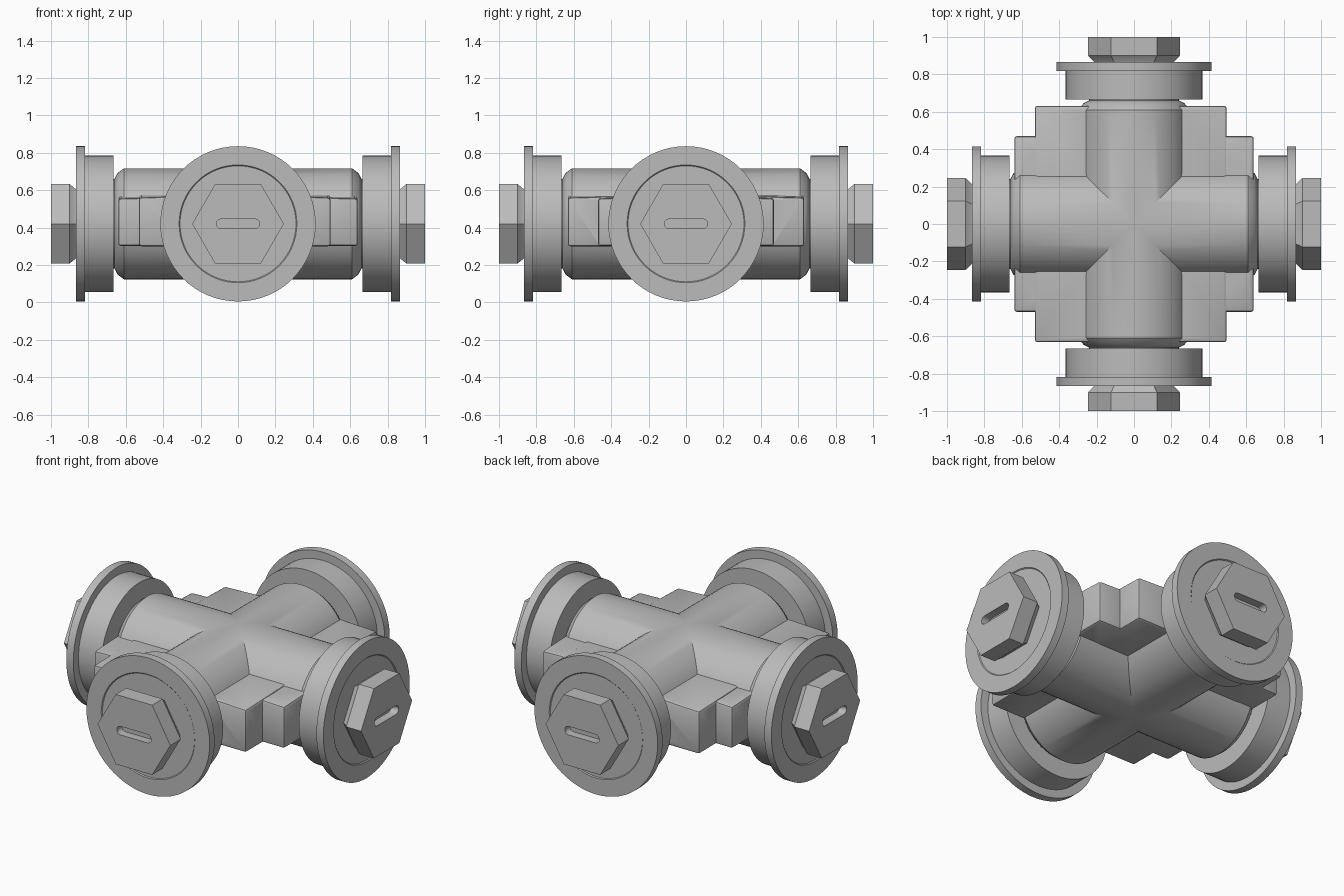
import bpy, bmesh
from math import pi, cos, sin, radians
from mathutils import Matrix, Vector

if "Cube" in bpy.data.objects:
    bpy.data.objects.remove(bpy.data.objects["Cube"], do_unlink=True)

AXIS_Z = 0.42

metal = bpy.data.materials.new("grey metal")
metal.use_nodes = True
GREY = (0.5, 0.5, 0.5, 1)
metal.diffuse_color = GREY
metal.node_tree.nodes["Principled BSDF"].inputs["Base Color"].default_value = GREY


def finish(name, bm):
    bmesh.ops.recalc_face_normals(bm, faces=bm.faces)
    mesh = bpy.data.meshes.new(name)
    bm.to_mesh(mesh)
    bm.free()
    mesh.materials.append(metal)
    obj = bpy.data.objects.new(name, mesh)
    bpy.context.collection.objects.link(obj)
    return obj


def loft(name, rings, turn=0):
    """Skin closed rings of points along -y, turned about z."""
    bm = bmesh.new()
    loops = [[bm.verts.new(p) for p in ring] for ring in rings]
    n = len(loops[0])
    for a, b in zip(loops, loops[1:]):
        for i in range(n):
            j = (i + 1) % n
            bm.faces.new((a[i], a[j], b[j], b[i]))
    bm.faces.new(loops[0])
    bm.faces.new(loops[-1])
    place = Matrix.Translation((0, 0, AXIS_Z)) @ Matrix.Rotation(turn, 4, "Z")
    bmesh.ops.transform(bm, matrix=place, verts=bm.verts)
    return finish(name, bm)


def turned(name, profile, sides, turn=0):
    """Round or many-sided part from (radius, distance) pairs."""
    rings = [[(r * cos(2 * pi * i / sides), -d, r * sin(2 * pi * i / sides))
              for i in range(sides)] for r, d in profile]
    return loft(name, rings, turn)


def select(obj):
    bpy.ops.object.select_all(action="DESELECT")
    obj.select_set(True)
    bpy.context.view_layer.objects.active = obj


def combine(obj, other, operation):
    select(obj)
    mod = obj.modifiers.new("combine", "BOOLEAN")
    mod.operation = operation
    mod.solver = "EXACT"
    mod.object = other
    bpy.ops.object.modifier_apply(modifier=mod.name)
    bpy.data.objects.remove(other, do_unlink=True)


def smooth(obj, angle=28):
    select(obj)
    bpy.ops.object.shade_smooth_by_angle(angle=radians(angle))


def lug(name, sx, sy, x, y, bottom, top, inner_top):
    """Corner block whose top rises gently toward the pipe."""
    bm = bmesh.new()
    bmesh.ops.create_cube(bm, size=1)
    for v in bm.verts:
        outer_x, outer_y, upper = (c > 0 for c in v.co)
        z = (top if outer_x and outer_y else inner_top) if upper else bottom
        v.co = Vector((sx * (x if outer_x else 0.12), sy * (y if outer_y else 0.12), z))
    bmesh.ops.recalc_face_normals(bm, faces=bm.faces)
    bmesh.ops.bevel(bm, geom=bm.edges[:], offset=0.014, segments=2,
                    profile=0.5, affect="EDGES")
    return finish(name, bm)


# Crossed pipe body with chamfered ends
PIPE = [(0.24, -0.66), (0.27, -0.645), (0.297, -0.61),
        (0.297, 0.61), (0.27, 0.645), (0.24, 0.66)]
body = turned("cross_body", PIPE, 64)
combine(body, turned("cross_pipe", PIPE, 64, pi / 2), "UNION")

# Stepped lugs in the four corners
for sx in (-1, 1):
    for sy in (-1, 1):
        reach = 0.495 if sx > 0 else 0.53
        combine(body, lug("main_lug", sx, sy, reach, 0.632, 0.30, 0.56, 0.575), "UNION")
        combine(body, lug("side_lug", sx, sy, 0.64, 0.47, 0.302, 0.555, 0.57), "UNION")
smooth(body)

# Four identical ends: collar, flange and slotted hexagonal plug
for k, side in enumerate(("front", "left", "back", "right")):
    turn = k * pi / 2
    smooth(turned(side + "_neck", [(0.24, 0.6), (0.24, 0.7)], 48, turn))
    smooth(turned(side + "_collar", [(0.365, 0.665), (0.365, 0.83)], 64, turn))
    smooth(turned(side + "_flange", [(0.415, 0.818), (0.415, 0.865), (0.315, 0.865),
                                     (0.31, 0.86), (0.15, 0.86)], 64, turn))
    plug = turned(side + "_plug", [(0.21, 0.85), (0.215, 0.868), (0.245, 0.9),
                                   (0.245, 1.0)], 6, turn)

    # Rounded screwdriver slot
    outline = []
    for i in range(16):
        a = -pi / 2 + pi * (i % 8) / 7 + (pi if i > 7 else 0)
        shift = 0.09 if i < 8 else -0.09
        outline.append((shift + 0.026 * cos(a), 0.026 * sin(a)))
    slot = loft("slot_cutter", [[(x, -d, z) for x, z in outline] for d in (0.95, 1.05)], turn)
    combine(plug, slot, "DIFFERENCE")
    smooth(plug)
